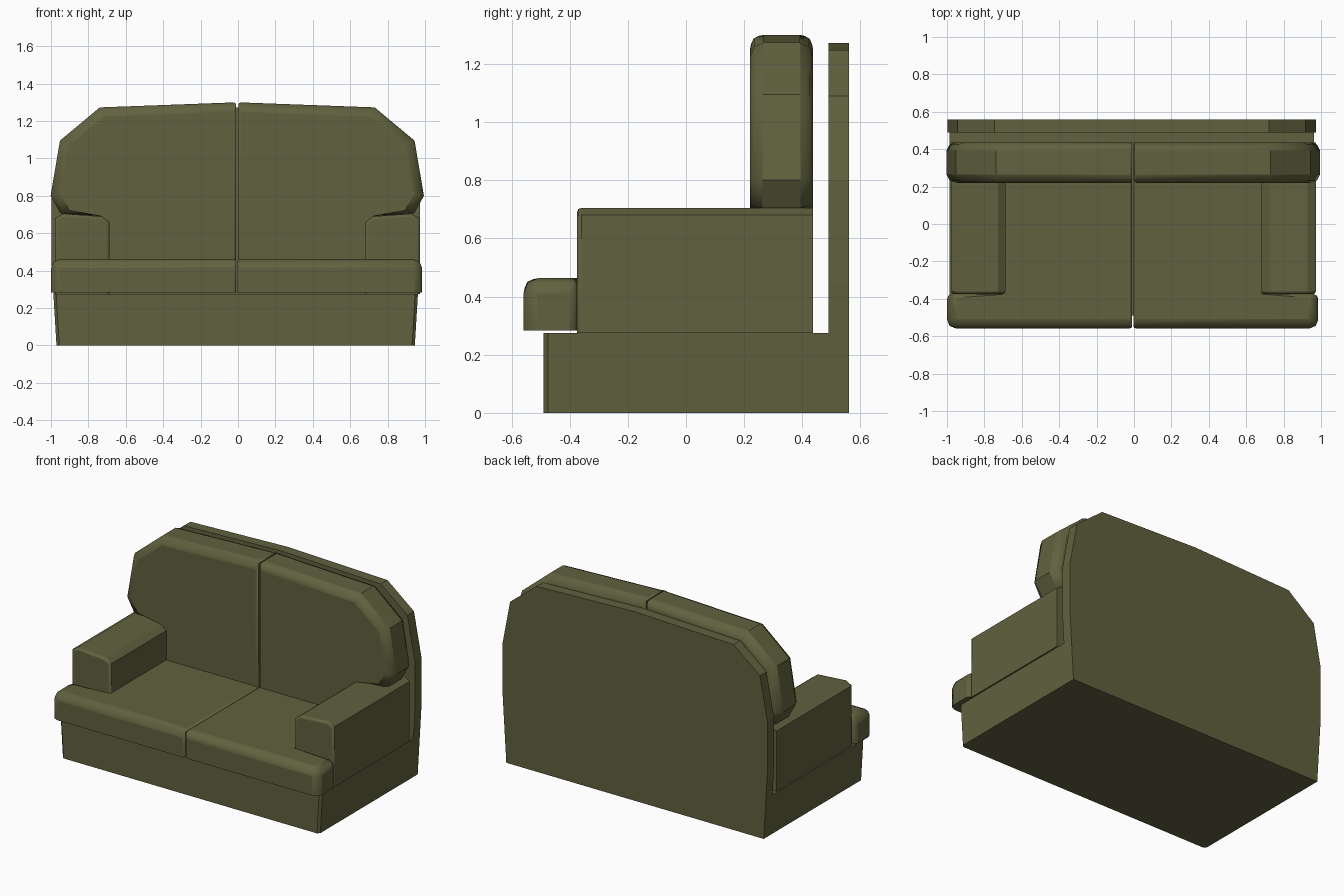
import bpy, bmesh, math
from mathutils import Vector

if "Cube" in bpy.data.objects:
    bpy.data.objects.remove(bpy.data.objects["Cube"])

fabric = bpy.data.materials.new("olive_fabric")
fabric.diffuse_color = (0.12, 0.12, 0.05, 1)
fabric.use_nodes = True
fabric.node_tree.nodes["Principled BSDF"].inputs["Base Color"].default_value = fabric.diffuse_color


def finish(bm, name, bevel=0.0):
    bmesh.ops.recalc_face_normals(bm, faces=bm.faces)
    mesh = bpy.data.meshes.new(name)
    bm.to_mesh(mesh)
    bm.free()
    ob = bpy.data.objects.new(name, mesh)
    bpy.context.collection.objects.link(ob)
    mesh.materials.append(fabric)
    if bevel:
        mod = ob.modifiers.new("soft_edges", 'BEVEL')
        mod.limit_method = 'WEIGHT'
        mod.width = bevel
        mod.segments = 2
        mod.use_clamp_overlap = False
        bpy.ops.object.select_all(action='DESELECT')
        ob.select_set(True)
        bpy.context.view_layer.objects.active = ob
        bpy.ops.object.shade_smooth_by_angle(angle=math.radians(28))


def prism(points, lo, hi, axis):
    """Extrude an outline along y (outline in xz) or z (outline in xy)."""
    bm = bmesh.new()
    put = (lambda a, b, h: (a, h, b)) if axis == 'y' else (lambda a, b, h: (a, b, h))
    face = bm.faces.new([bm.verts.new(put(a, b, lo)) for a, b in points])
    new = bmesh.ops.extrude_face_region(bm, geom=[face])['geom']
    move = Vector(put(0, 0, hi - lo))
    bmesh.ops.translate(bm, vec=move, verts=[g for g in new if isinstance(g, bmesh.types.BMVert)])
    return bm


def pair(name, points, lo, hi, axis, weight, bevel, centre):
    """Left and right copies, with per-edge bevel weights."""
    for side, s in (("left", -1), ("right", 1)):
        bm = prism(points, lo, hi, axis)
        layer = bm.edges.layers.float.new("bevel_weight_edge")
        for e in bm.edges:
            a, b = e.verts[0].co, e.verts[1].co
            e[layer] = weight((a + b) / 2, b - a)
        for v in bm.verts:
            v.co.x = centre + s * v.co.x
        finish(bm, f"{side}_{name}", bevel)


# Base and back panel as one L-shaped body
half = [(0.958, 0), (0.985, 0.45), (0.985, 0.8), (0.93, 1.09), (0.733, 1.247)]
outline = half + [(0, 1.272)] + [(-x, z) for x, z in reversed(half)]
body = prism([(x - 0.0125, z) for x, z in outline], 0.49, 0.56, 'y')
bmesh.ops.bisect_plane(body, geom=body.verts[:] + body.edges[:] + body.faces[:],
                       plane_co=(0, 0, 0.275), plane_no=(0, 0, 1))
front = [f for f in body.faces
         if f.calc_center_median().z < 0.27 and all(abs(v.co.y - 0.49) < 1e-4 for v in f.verts)]
new = bmesh.ops.extrude_face_region(body, geom=front)['geom']
bmesh.ops.delete(body, geom=[f for f in front if f.is_valid], context='FACES_ONLY')
bmesh.ops.translate(body, vec=(0, -0.98, 0), verts=[g for g in new if isinstance(g, bmesh.types.BMVert)])
corners = [e for e in body.edges if all(v.co.y < -0.48 for v in e.verts)
           and abs(e.verts[0].co.z - e.verts[1].co.z) > 0.1]
bmesh.ops.bevel(body, geom=corners, offset=0.015, segments=1, affect='EDGES')
finish(body, "base_and_back_panel")


# Arms
def arm_weight(m, d):
    return 1.0 if m.y < -0.37 and m.z > 0.3 else 0.0


pair("arm", [(0.685, 0.275), (0.685, 0.66), (0.725, 0.69), (0.93, 0.705), (0.975, 0.68), (0.975, 0.275)],
     -0.375, 0.437, 'y', arm_weight, 0.015, -0.003)


# Seat cushions, with a front lip that wraps the arms
def seat_weight(m, d):
    if m.z < 0.3 or m.y > 0.4:
        return 0.0
    if m.x < 0.01:
        return 0.25
    if abs(d.z) > 0.1:
        return 0.9 if m.x > 0.9 and m.y < -0.4 else (0.5 if m.x > 0.9 else 0.0)
    if m.y < -0.5 or m.x > 0.9:
        return 1.0
    return 0.4 if m.y < -0.37 else 0.0


pair("seat_cushion", [(0.003, -0.558), (0.992, -0.558), (0.992, -0.375), (0.69, -0.375), (0.69, 0.437), (0.003, 0.437)],
     0.283, 0.463, 'z', seat_weight, 0.05, -0.007)


# Back cushions, notched around the arms
def back_weight(m, d):
    if abs(d.y) > 0.1:
        return 0.25 if m.x < 0.02 and m.z > 1.2 else 0.0
    if m.x < 0.02:
        return 0.25
    if m.z < 0.69:
        return 0.0
    return 0.4 if m.z < 0.71 else 1.0


pair("back_cushion", [(0.006, 0.455), (0.69, 0.455), (0.69, 0.66), (0.73, 0.692), (0.945, 0.705),
                      (0.998, 0.8), (0.948, 1.095), (0.735, 1.273), (0.006, 1.3)],
     0.22, 0.437, 'y', back_weight, 0.05, -0.004)
